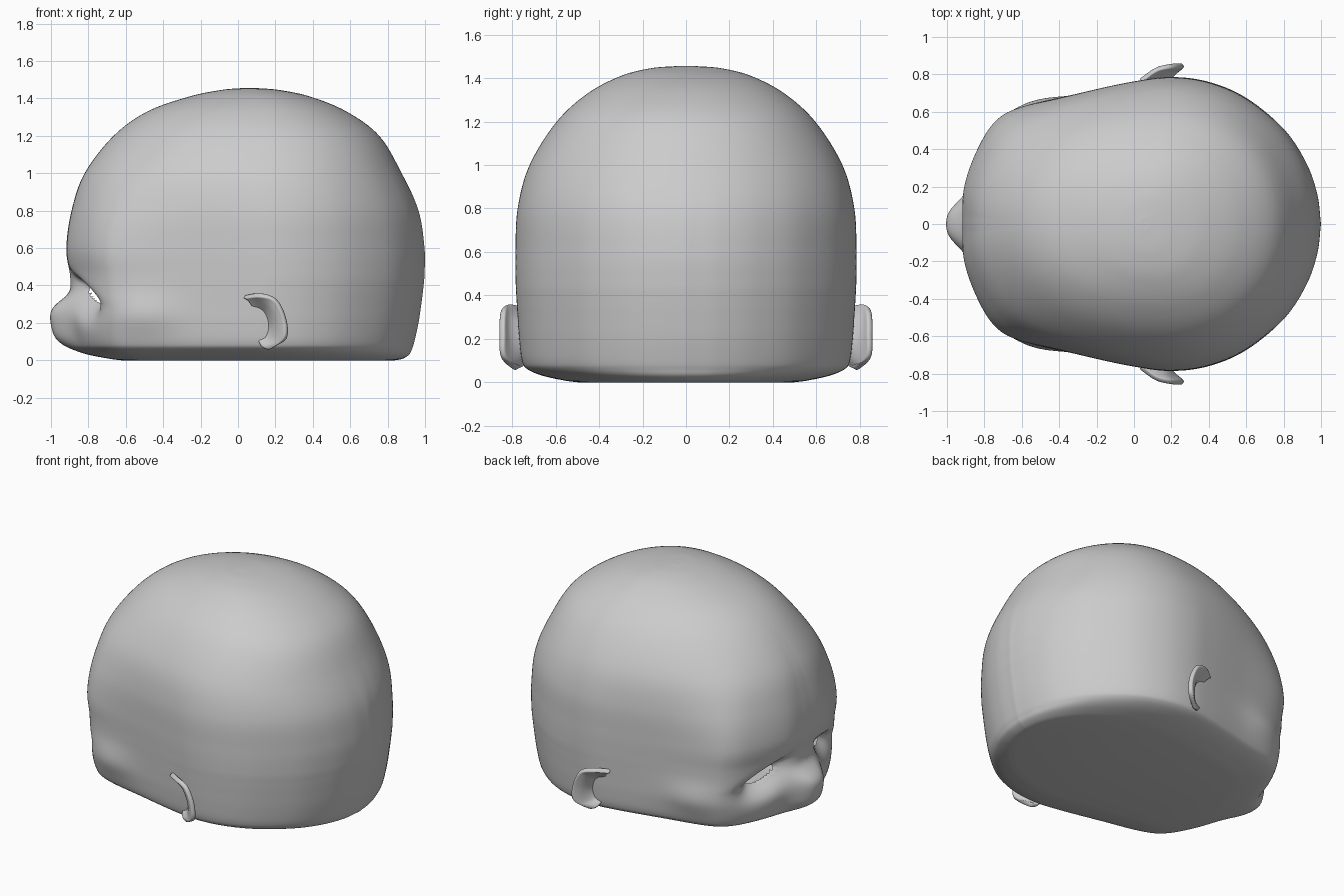
import bpy, bmesh, math
from mathutils import Vector

if "Cube" in bpy.data.objects:
    bpy.data.objects.remove(bpy.data.objects["Cube"])


def spline(pts, n):
    """Catmull-Rom through points, n samples per span."""
    p = [Vector(q) for q in pts]
    p = [2 * p[0] - p[1]] + p + [2 * p[-1] - p[-2]]
    out = []
    for i in range(1, len(p) - 2):
        a, b, c, d = p[i - 1:i + 3]
        for k in range(n):
            t = k / n
            out.append(0.5 * (2 * b + (c - a) * t + (2 * a - 5 * b + 4 * c - d) * t * t
                              + (3 * b - a - 3 * c + d) * t ** 3))
    return out + [p[-2]]


def smoothstep(a, b, t):
    t = min(1, max(0, (t - a) / (b - a)))
    return t * t * (3 - 2 * t)


def finish(bm, name):
    bmesh.ops.recalc_face_normals(bm, faces=bm.faces)
    me = bpy.data.meshes.new(name)
    bm.to_mesh(me)
    bm.free()
    for f in me.polygons:
        f.use_smooth = True
    ob = bpy.data.objects.new(name, me)
    bpy.context.collection.objects.link(ob)
    return ob


# Half outline of the head seen from above (face at -x)
plan = spline([(-.91, 0), (-.90, .2), (-.83, .4), (-.735, .55), (-.6, .625), (-.3, .695), (0, .76),
               (.2, .785), (.4, .76), (.6, .675), (.8, .51), (.92, .33), (.98, .16), (1, 0)], 12)
outline = plan + [Vector((p.x, -p.y)) for p in plan[-2:0:-1]]

# Levels: height, face x, back x, half width
levels = spline([(0, -.62, .84, .5), (.008, -.68, .88, .56), (.03, -.78, .915, .66), (.06, -.835, .93, .73),
                 (.1, -.86, .943, .755), (.2, -.885, .965, .768), (.3, -.892, .98, .775),
                 (.38, -.895, .99, .78), (.46, -.90, .997, .784), (.6, -.918, .997, .785),
                 (.8, -.89, .965, .775), (1, -.82, .875, .72), (1.2, -.665, .755, .595),
                 (1.33, -.485, .58, .452), (1.41, -.26, .385, .30), (1.445, -.09, .22, .165),
                 (1.455, .02, .10, .05), (1.456, .05, .07, .015)], 8)


def sculpt(x, y, z):
    """Nose, eye sockets and cheeks."""
    a = abs(y)
    if x < -.3:
        x -= .117 * math.exp(-((z - .19) / .14) ** 4 - (a / .135) ** 2.7)
        zc = .365 - .35 * (a - .30)
        sz = .05 if z > zc else .10
        x += .14 * math.exp(-((a - .31) / .145) ** 2 - ((z - zc) / sz) ** 2)
    if x < 0:
        s = .03 * math.exp(-((x + .52) / .19) ** 2 - ((z - .24) / .11) ** 2)
        y += math.copysign(s, y) * min(1, a / .5)
    return x, y, z


# Head shell: the outline turns from boxy at the face to oval at the crown
bm = bmesh.new()
rings = []
for z, f, b, h in levels:
    c = f + .58 * (b - f)
    oval = smoothstep(.5, 1.3, z)
    ring = []
    for p in outline:
        d = p.x - .2
        u = d / 1.11 if d < 0 else d / .8
        x = c + (u * (c - f) if d < 0 else u * (b - c))
        v = p.y / .785
        e = math.copysign(max(0, 1 - abs(u) ** 2.1) ** (1 / 2.1), v)
        v += oval * (e - v)
        ring.append(bm.verts.new(sculpt(x, v * h, max(z, 0))))
    rings.append(ring)
n = len(outline)
for r, s in zip(rings, rings[1:]):
    for i in range(n):
        j = (i + 1) % n
        bm.faces.new((r[i], r[j], s[j], s[i]))
bm.faces.new(rings[0])
bm.faces.new(rings[-1])

# Eye openings: delete the faces inside a tilted flat-topped oval, snap the rim to it
EY, EZ, RY, SLOPE = .30, .357, .09, .33


def eye_coords(v):
    a = abs(v.y) - EY
    w = v.z - EZ + SLOPE * a
    return a / RY, w / (.025 if w > 0 else .045)


hole = [f for f in bm.faces if len(f.verts) == 4 and f.calc_center_median().x < -.5
        and math.hypot(*eye_coords(f.calc_center_median())) < 1]
bmesh.ops.delete(bm, geom=hole, context='FACES')
for v in bm.verts:
    if v.is_boundary:
        u, w = eye_coords(v.co)
        r = math.hypot(u, w)
        a = u / r * RY
        v.co.y = math.copysign(EY + a, v.co.y)
        v.co.z = EZ - SLOPE * a + w / r * (.025 if w > 0 else .045)
finish(bm, "head")

# Ears: flaps curling from a root on the head to an outer rim, lobe folded forward
root = spline([(.08, .745, .29), (.13, .745, .27), (.16, .745, .23), (.17, .745, .17), (.15, .745, .12),
               (.11, .74, .10)], 6)
mid = spline([(.055, .765, .325), (.12, .80, .325), (.175, .815, .29), (.21, .815, .2), (.20, .80, .105),
              (.13, .765, .07)], 6)
rim = spline([(.03, .765, .34), (.12, .83, .35), (.205, .847, .322), (.255, .85, .22), (.255, .845, .115),
              (.17, .775, .06)], 6)
for side, name in ((1, "left_ear"), (-1, "right_ear")):
    bm = bmesh.new()
    grid = []
    for tri in zip(root, mid, rim):
        grid.append([bm.verts.new((p.x, p.y * side, p.z)) for p in spline(tri, 4)])
    for r, s in zip(grid, grid[1:]):
        for i in range(len(r) - 1):
            bm.faces.new((r[i], r[i + 1], s[i + 1], s[i]))
    ear = finish(bm, name)
    m = ear.modifiers.new("thickness", 'SOLIDIFY')
    m.thickness = .03
    m.offset = 0
    m = ear.modifiers.new("smooth", 'SUBSURF')
    m.levels = m.render_levels = 1
